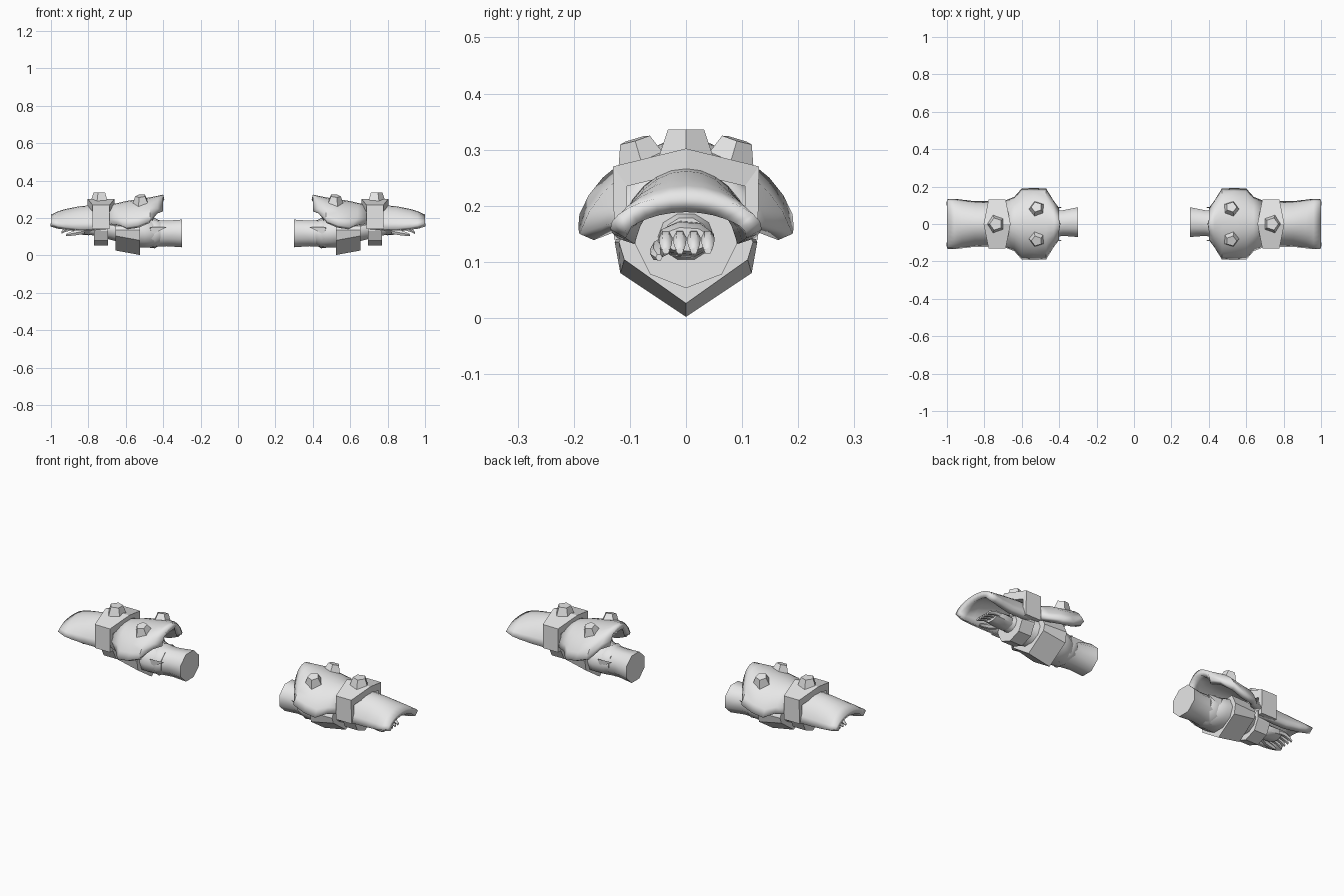
import bpy, bmesh, math
from mathutils import Vector, Matrix

if "Cube" in bpy.data.objects:
    bpy.data.objects.remove(bpy.data.objects["Cube"])

GREY = bpy.data.materials.new("light grey")
GREY.diffuse_color = (0.8, 0.8, 0.8, 1)
GREY.use_nodes = True
GREY.node_tree.nodes["Principled BSDF"].inputs["Base Color"].default_value = GREY.diffuse_color


def make(name, verts, faces, thick=0, smooth=30):
    """Mesh object for the +x gauntlet, mirrored to -x."""
    me = bpy.data.meshes.new(name)
    me.from_pydata(verts, [], faces)
    ob = bpy.data.objects.new(name, me)
    bpy.context.collection.objects.link(ob)
    me.materials.append(GREY)
    if not thick:
        bm = bmesh.new()
        bm.from_mesh(me)
        bmesh.ops.recalc_face_normals(bm, faces=bm.faces)
        bm.to_mesh(me)
        bm.free()
    bpy.ops.object.select_all(action='DESELECT')
    ob.select_set(True)
    bpy.context.view_layer.objects.active = ob
    bpy.ops.object.shade_smooth_by_angle(angle=math.radians(smooth))
    if thick:
        s = ob.modifiers.new("thickness", 'SOLIDIFY')
        s.thickness = thick
        s.offset = -1
    m = ob.modifiers.new("other_side", 'MIRROR')
    m.use_mirror_merge = False
    return ob


def loft(name, rings, smooth=30):
    """Closed solid through equal-length rings of points."""
    n = len(rings[0])
    verts = [p for r in rings for p in r]
    faces = [(i * n + j, i * n + (j + 1) % n, (i + 1) * n + (j + 1) % n, (i + 1) * n + j)
             for i in range(len(rings) - 1) for j in range(n)]
    faces += [tuple(range(n)), tuple(range(len(verts) - n, len(verts)))]
    return make(name, verts, faces, smooth=smooth)


def tube(name, stations, n=8, turn=0.0, smooth=50):
    """Limb along x: stations are x, y, z, y radius, z radius."""
    return loft(name, [[(x, y + ry * math.cos(2 * math.pi * k / n + turn),
                         z + rz * math.sin(2 * math.pi * k / n + turn)) for k in range(n)]
                       for x, y, z, ry, rz in stations], smooth)


def shell(name, stations, thick, n=12):
    """Arched plate along x: stations are x, half width, crown z, edge z."""
    tm = math.radians(72)
    verts, faces = [], []
    for x, w, crown, edge in stations:
        for j in range(n + 1):
            t = tm * (2 * j / n - 1)
            f = (math.cos(t) - math.cos(tm)) / (1 - math.cos(tm))
            verts.append((x, w * math.sin(t) / math.sin(tm), edge + (crown - edge) * f))
    for i in range(len(stations) - 1):
        for j in range(n):
            a = i * (n + 1) + j
            faces.append((a, a + n + 1, a + n + 2, a + 1))
    return make(name, verts, faces, thick, 35)


def stud(name, pos, axis, r1, r2, h):
    """Five-sided tapered stud."""
    rot = Vector((0, 0, 1)).rotation_difference(Vector(axis)).to_matrix().to_4x4()
    mat = Matrix.Translation(pos) @ rot
    rings = [[tuple(mat @ Vector((r * math.cos(2 * math.pi * k / 5), r * math.sin(2 * math.pi * k / 5), z)))
              for k in range(5)] for r, z in ((r1, 0), (r2, h))]
    return loft(name, rings, 10)


def half(points):
    """Mirror a half profile in y into a closed loop."""
    return points + [(-y, z) for y, z in reversed(points) if y > 0]


# Arm and forearm
tube("arm", [(.30, .01, .117, .086, .08), (.38, .005, .117, .074, .074),
             (.45, 0, .117, .08, .077)], 8, math.pi / 8)
tube("forearm", [(.42, 0, .115, .06, .06), (.45, 0, .115, .09, .076), (.50, 0, .12, .105, .082),
                 (.56, 0, .13, .105, .09), (.66, 0, .14, .085, .065), (.74, 0, .145, .06, .05),
                 (.80, 0, .145, .04, .035)], 10)

# Ragged cuff at the elbow
tube("elbow_cuff", [(.415, 0, .12, .082, .066), (.445, 0, .118, .094, .082),
                    (.475, 0, .115, .085, .075)], 9)
for s in (1, -1):
    loft("cuff_spike", [[(.47, s * .07, .13), (.47, s * .095, .15), (.46, s * .09, .11)],
                        [(.385, s * .088, .15), (.387, s * .09, .151), (.387, s * .089, .148)]])

# Upper forearm plate with drooping wings
shell("upper_plate", [(.40, .085, .325, .235), (.43, .125, .318, .225), (.47, .19, .31, .185),
                      (.535, .192, .30, .16), (.60, .19, .29, .15), (.64, .145, .28, .165),
                      (.69, .125, .272, .17)], .03)

# V-shaped guard below the forearm
rings = []
for x, w, low in ((.525, 1.0, .002), (.655, .94, .026)):
    rings.append([(x, y * w, z) for y, z in half([(0, .19), (.10, .19), (.127, .135), (.117, low + .078), (0, low)])])
loft("lower_guard", rings, 20)

# Wrist bracelet
prof = half([(0, .20), (.09, .20), (.09, .13), (.064, .078), (0, .053)])
loft("wrist_bracelet", [[(x, y, z) for y, z in prof] for x in (.695, .77)], 20)

# Ridged band round the hand plate, flared along the ridge
outer = [(-.128, .14), (-.13, .27), (0, .302), (.13, .27), (.128, .14)]
inner = [(.105, .14), (.105, .235), (0, .26), (-.105, .235), (-.105, .14)]
rings = []
for s in (-1, 1):
    rings.append([(.732 + s * (.072 if y == 0 else .046), y, z) for y, z in outer + inner])
n = 10
verts = rings[0] + rings[1]
faces = [(j, (j + 1) % n, (j + 1) % n + n, j + n) for j in range(n)]
for o in (0, n):
    faces += [(o + j, o + j + 1, o + 8 - j, o + 9 - j) for j in range(4)]
make("wrist_band", verts, faces, smooth=10)

# Curved plate over the hand
shell("hand_plate", [(.70, .122, .268, .15), (.78, .122, .268, .142), (.85, .122, .262, .142),
                     (.92, .13, .248, .15), (.96, .135, .236, .158), (1.0, .132, .218, .172)], .032)

# Studs on the band and the upper plate
stud("band_stud", (.738, 0, .278), (0, 0, 1), .054, .034, .058)
for s in (1, -1):
    stud("plate_stud", (.517, s * .076, .268), (.08, s * .3, 1), .05, .029, .052)

# Hand: palm, curled fingers and thumb
tube("palm", [(.77, 0, .14, .035, .03), (.80, 0, .14, .05, .034), (.86, 0, .142, .052, .03),
              (.885, 0, .14, .045, .022)], 8, .25)
for k in range(4):
    y = -.036 + .025 * k
    tube("finger", [(.865, y, .143, .012, .014), (.90, y, .143, .012, .013),
                    (.93, y, .132, .011, .011), (.945, y, .12, .007, .007)], 6)
tube("thumb", [(.82, -.035, .13, .015, .016), (.86, -.05, .122, .014, .016),
               (.90, -.052, .114, .012, .012), (.92, -.048, .108, .006, .006)], 6)
